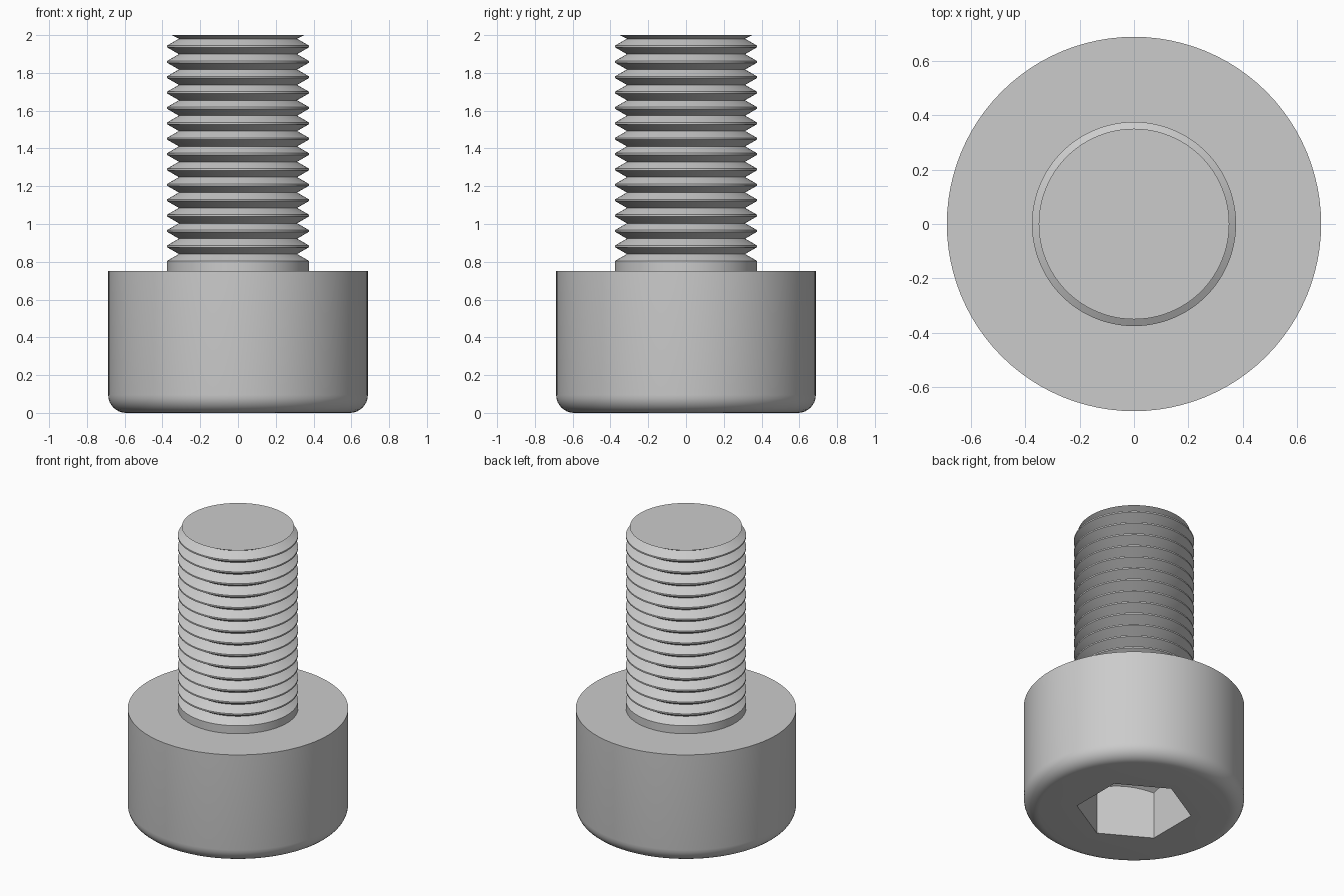
import bpy, bmesh, math

if "Cube" in bpy.data.objects:
    bpy.data.objects.remove(bpy.data.objects["Cube"])

SEGS = 96
HEX_R = 0.361          # socket corner radius
SOCKET_DEPTH = 0.325

steel = bpy.data.materials.new("steel_grey")
steel.diffuse_color = (0.6, 0.6, 0.6, 1)
steel.use_nodes = True
steel.node_tree.nodes["Principled BSDF"].inputs["Base Color"].default_value = steel.diffuse_color


def hex_radius(a):
    """Distance from the axis to the hexagon side, corners on the y axis."""
    local = (a - math.pi / 2) % (math.pi / 3) - math.pi / 6
    return HEX_R * math.cos(math.pi / 6) / math.cos(local)


def circle(r, z):
    return lambda a: (r, z)


def lathe(name, rings):
    """Join a list of rings, each a function of angle giving (radius, z)."""
    bm = bmesh.new()
    loops = []
    for ring in rings:
        loop = []
        for i in range(SEGS):
            a = 2 * math.pi * i / SEGS
            r, z = ring(a)
            loop.append(bm.verts.new((r * math.cos(a), r * math.sin(a), z)))
        loops.append(loop)
    for lo, hi in zip(loops, loops[1:]):
        for i in range(SEGS):
            j = (i + 1) % SEGS
            bm.faces.new((lo[i], lo[j], hi[j], hi[i]))
    bmesh.ops.remove_doubles(bm, verts=bm.verts, dist=1e-5)
    mesh = bpy.data.meshes.new(name)
    bm.to_mesh(mesh)
    bm.free()
    mesh.materials.append(steel)
    obj = bpy.data.objects.new(name, mesh)
    bpy.context.collection.objects.link(obj)
    bpy.context.view_layer.objects.active = obj
    obj.select_set(True)
    bpy.ops.object.shade_smooth_by_angle(angle=math.radians(30))
    obj.select_set(False)


# Head: drilled socket floor, hexagonal walls, flat end, rounded rim, side, shoulder
SLOPE = math.tan(math.radians(30))
R, H, FILLET, SHANK_R = 0.6875, 0.75, 0.095, 0.375
head = [
    circle(0, SOCKET_DEPTH + HEX_R * SLOPE),
    lambda a: (hex_radius(a), SOCKET_DEPTH + (HEX_R - hex_radius(a)) * SLOPE),
    lambda a: (hex_radius(a), 0),
]
for k in range(9):
    t = math.pi / 2 * k / 8
    head.append(circle(R - FILLET + FILLET * math.sin(t), FILLET - FILLET * math.cos(t)))
head += [circle(R, H), circle(SHANK_R, H)]
lathe("head", head)

# Shank: plain collar, fourteen ring-shaped threads, chamfered flat tip
PITCH, CREST, ROOT_R = 0.0814, 0.005, 0.313
shank = [circle(SHANK_R, H), circle(SHANK_R, 0.80 + CREST)]
for k in range(14):
    z = 1.94 - (13 - k) * PITCH
    shank += [circle(ROOT_R, z - PITCH / 2),
              circle(SHANK_R, z - CREST),
              circle(SHANK_R, z + CREST)]
shank += [circle(ROOT_R, 1.94 + PITCH / 2), circle(0.35, 2.0), circle(0, 2.0)]
lathe("threaded_shank", shank)
